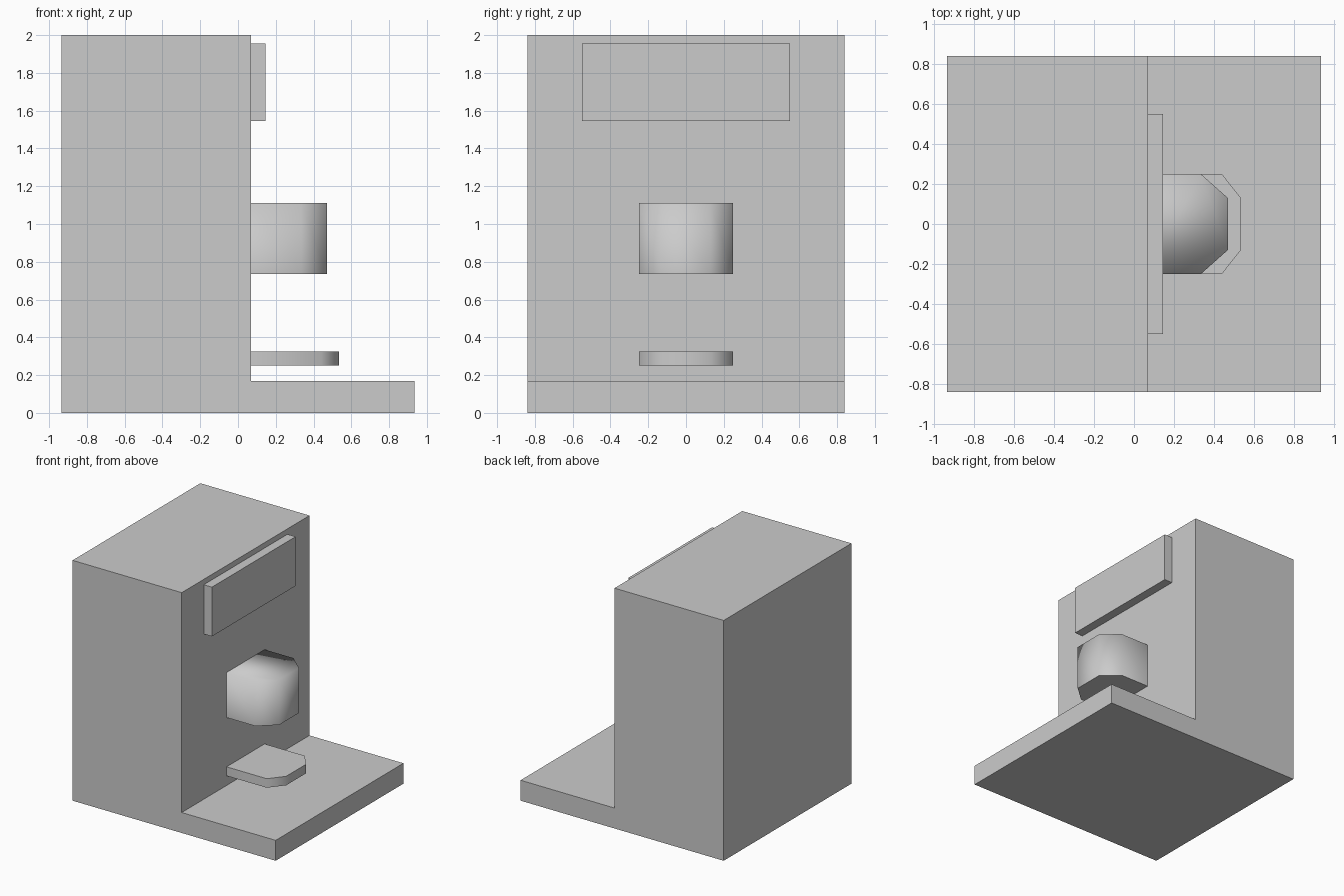
import bpy
import bmesh
from mathutils import Matrix, Vector

cube = bpy.data.objects.get("Cube")
if cube:
    bpy.data.objects.remove(cube, do_unlink=True)

# Single plain grey material
COLOUR = (0.6, 0.6, 0.6, 1.0)
grey = bpy.data.materials.new("plain_grey")
grey.use_nodes = True
grey.diffuse_color = COLOUR
grey.node_tree.nodes["Principled BSDF"].inputs["Base Color"].default_value = COLOUR

WALL = 0.07      # x of the upright face that carries the fittings
HALF_X = 0.935
HALF_Y = 0.84


def extrude_profile(name, points, vector, is_sharp=None):
    """Prism from a closed outline; is_sharp(edge) enables smooth shading."""
    bm = bmesh.new()
    base = bm.faces.new([bm.verts.new(p) for p in points])
    moved = bmesh.ops.extrude_face_region(bm, geom=[base], use_keep_orig=True)
    verts = [g for g in moved["geom"] if isinstance(g, bmesh.types.BMVert)]
    bmesh.ops.translate(bm, vec=Vector(vector), verts=verts)
    bmesh.ops.recalc_face_normals(bm, faces=bm.faces)
    if is_sharp:
        for face in bm.faces:
            face.smooth = True
        for edge in bm.edges:
            edge.smooth = not is_sharp(edge)
    mesh = bpy.data.meshes.new(name)
    bm.to_mesh(mesh)
    bm.free()
    mesh.materials.append(grey)
    obj = bpy.data.objects.new(name, mesh)
    bpy.context.collection.objects.link(obj)
    return obj


def chamfered_plan(side, front, z):
    """Outline against the wall with both front corners cut off."""
    half = [(WALL, 0.25), (side, 0.25), (front, 0.13)]
    return [(x, y, z) for x, y in half] + [(x, -y, z) for x, y in reversed(half)]


def touches_face(edge, test):
    return any(test(f.normal) for f in edge.link_faces)


# Body: upright cabinet and base plate in one L-shaped profile
outline = [(-HALF_X, 0), (HALF_X, 0), (HALF_X, 0.17), (WALL, 0.17),
           (WALL, 2), (-HALF_X, 2)]
extrude_profile("cabinet_and_base", [(x, -HALF_Y, z) for x, z in outline],
                (0, 2 * HALF_Y, 0))

# Flat control panel near the top
panel = [(WALL, -0.55), (0.145, -0.55), (0.145, 0.55), (WALL, 0.55)]
extrude_profile("control_panel", [(x, y, 1.545) for x, y in panel], (0, 0, 0.41))

# Dispensing head: rounded shading flows over the top, underside stays crisp
extrude_profile("dispensing_head", chamfered_plan(0.335, 0.47, 0.735), (0, 0, 0.375),
                lambda e: touches_face(e, lambda n: n.z < -0.9 or n.x < -0.9))

# Cup shelf: smooth rim with crisp top and bottom
extrude_profile("cup_shelf", chamfered_plan(0.44, 0.535, 0.25), (0, 0, 0.075),
                lambda e: touches_face(e, lambda n: abs(n.z) > 0.9 or n.x < -0.9))
